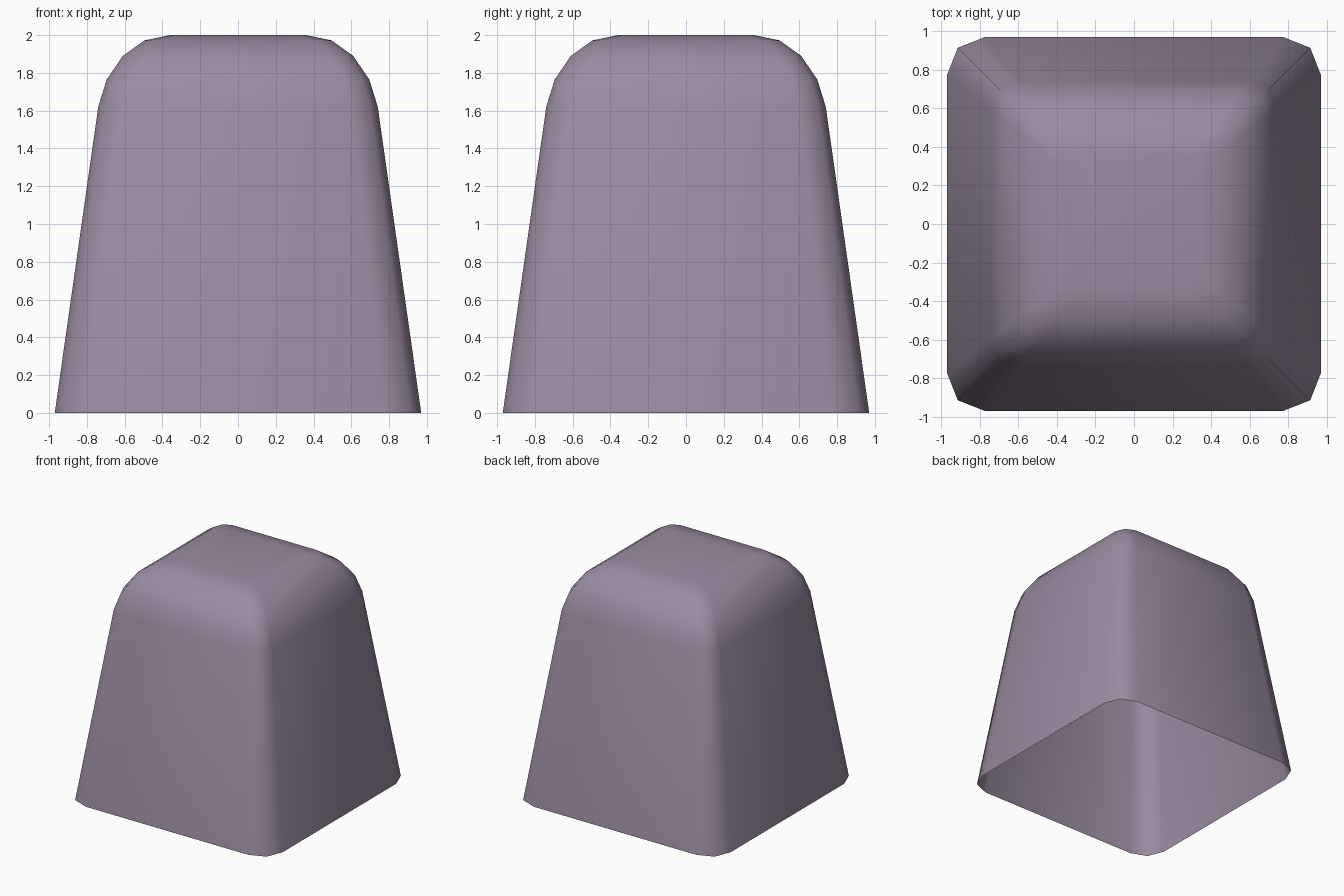
import bpy
import bmesh

if "Cube" in bpy.data.objects:
    bpy.data.objects.remove(bpy.data.objects["Cube"])

# Profile of the cap: (half width, height)
PROFILE = [(0.97, 0.0), (0.74, 1.62), (0.695, 1.765), (0.61, 1.89), (0.495, 1.972), (0.36, 2.0)]
# One softened corner of the square cross-section, as a share of the half width
CORNER = [(1.0, 0.80), (0.943, 0.943), (0.80, 1.0)]


def section():
    """Repeat the corner four times around the z axis."""
    points = []
    corner = CORNER
    for _ in range(4):
        points += corner
        corner = [(-y, x) for x, y in corner]
    return points


# Tapered shell, open at the bottom
bm = bmesh.new()
rings = [[bm.verts.new((x * r, y * r, z)) for x, y in section()] for r, z in PROFILE]
for low, high in zip(rings, rings[1:]):
    for i in range(len(low)):
        j = (i + 1) % len(low)
        bm.faces.new((low[i], low[j], high[j], high[i]))
# Flat top
bm.faces.new(rings[-1])
for face in bm.faces:
    face.smooth = True

mesh = bpy.data.meshes.new("tapered_cap")
bm.to_mesh(mesh)
bm.free()

mauve = bpy.data.materials.new("dusty mauve")
mauve.diffuse_color = (0.33, 0.26, 0.36, 1)
mauve.use_nodes = True
mauve.node_tree.nodes["Principled BSDF"].inputs["Base Color"].default_value = mauve.diffuse_color
mesh.materials.append(mauve)
cap = bpy.data.objects.new("tapered_cap", mesh)
bpy.context.collection.objects.link(cap)
